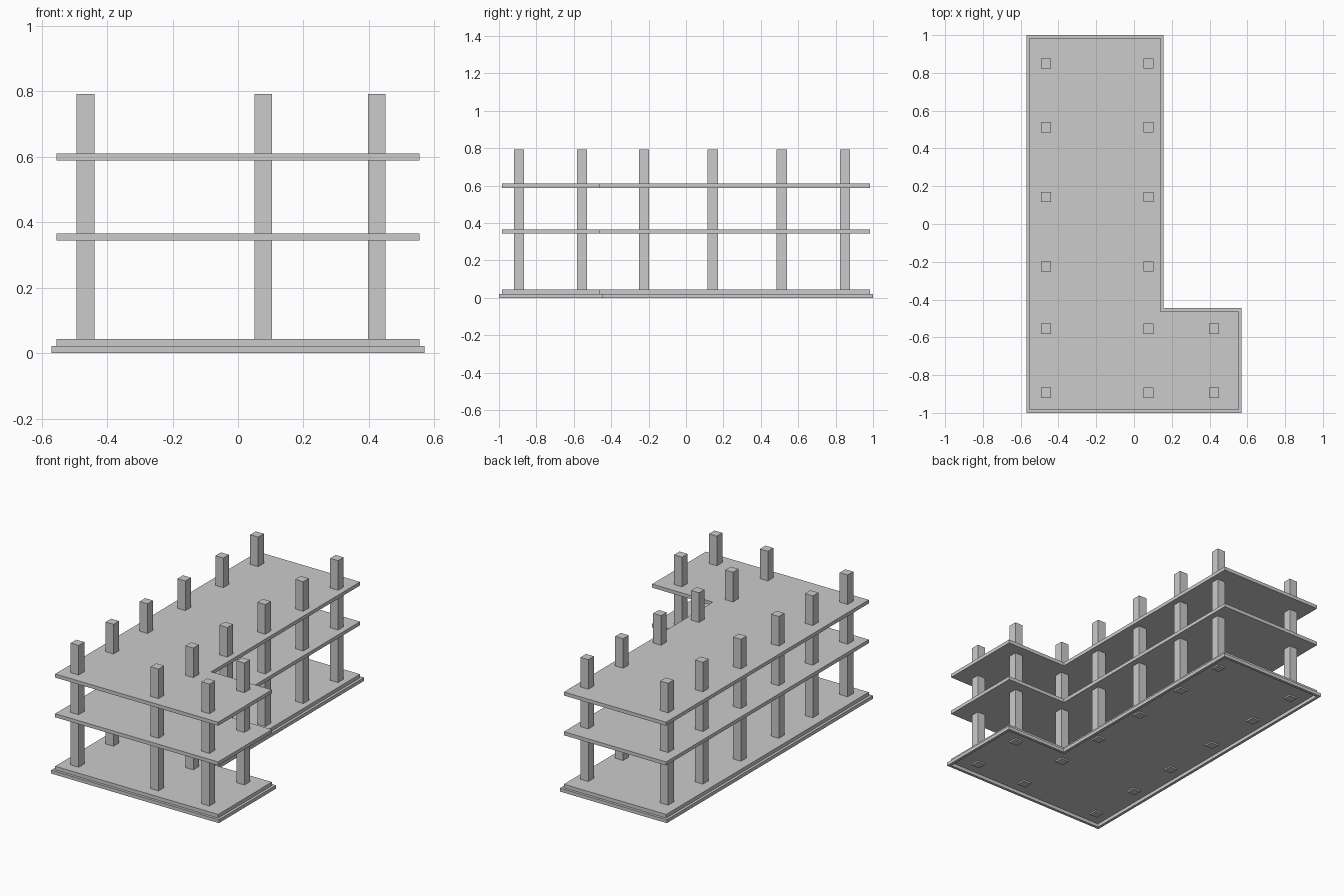
import bpy, bmesh

if "Cube" in bpy.data.objects:
    bpy.data.objects.remove(bpy.data.objects["Cube"])


def l_outline(inset):
    # L-shaped plan, moved inwards by the inset
    i = inset
    return [(-0.57 + i, -1 + i), (0.57 - i, -1 + i), (0.57 - i, -0.446 - i),
            (0.157 - i, -0.446 - i), (0.157 - i, 1 - i), (-0.57 + i, 1 - i)]


def add_object(name, bm):
    bmesh.ops.recalc_face_normals(bm, faces=bm.faces)
    mesh = bpy.data.meshes.new(name)
    bm.to_mesh(mesh)
    bm.free()
    obj = bpy.data.objects.new(name, mesh)
    bpy.context.collection.objects.link(obj)
    return obj


def prism(name, pts, z0, z1):
    bm = bmesh.new()
    face = bm.faces.new([bm.verts.new((x, y, z0)) for x, y in pts])
    ext = bmesh.ops.extrude_face_region(bm, geom=[face], use_keep_orig=True)
    top = [v for v in ext["geom"] if isinstance(v, bmesh.types.BMVert)]
    bmesh.ops.translate(bm, verts=top, vec=(0, 0, z1 - z0))
    return add_object(name, bm)


def ring(name, outer, inner, z0, z1):
    bm = bmesh.new()
    loops = [[bm.verts.new((x, y, z)) for x, y in pts]
             for pts, z in ((outer, z0), (outer, z1), (inner, z1), (inner, z0))]
    n = len(outer)
    for k in range(4):
        a, b = loops[k], loops[(k + 1) % 4]
        for i in range(n):
            j = (i + 1) % n
            bm.faces.new((a[i], a[j], b[j], b[i]))
    return add_object(name, bm)


# Perimeter footing under the ground floor
ring("perimeter_footing", l_outline(0), l_outline(0.017), 0, 0.021)

# Three identical floor slabs
for name, z in (("ground_slab", 0.021), ("first_floor_slab", 0.344),
                ("second_floor_slab", 0.588)):
    prism(name, l_outline(0.016), z, z + 0.022)

# Column grid: two full rows, plus a short row in the front wing
S = 0.027
YS = [-0.893, -0.555, -0.225, 0.143, 0.512, 0.85]
for row, (x, ys) in enumerate(((-0.466, YS), (0.077, YS), (0.424, YS[:2]))):
    for k, y in enumerate(ys):
        square = [(x - S, y - S), (x + S, y - S), (x + S, y + S), (x - S, y + S)]
        prism(f"column_{row + 1}_{k + 1}", square, 0.012, 0.792)
